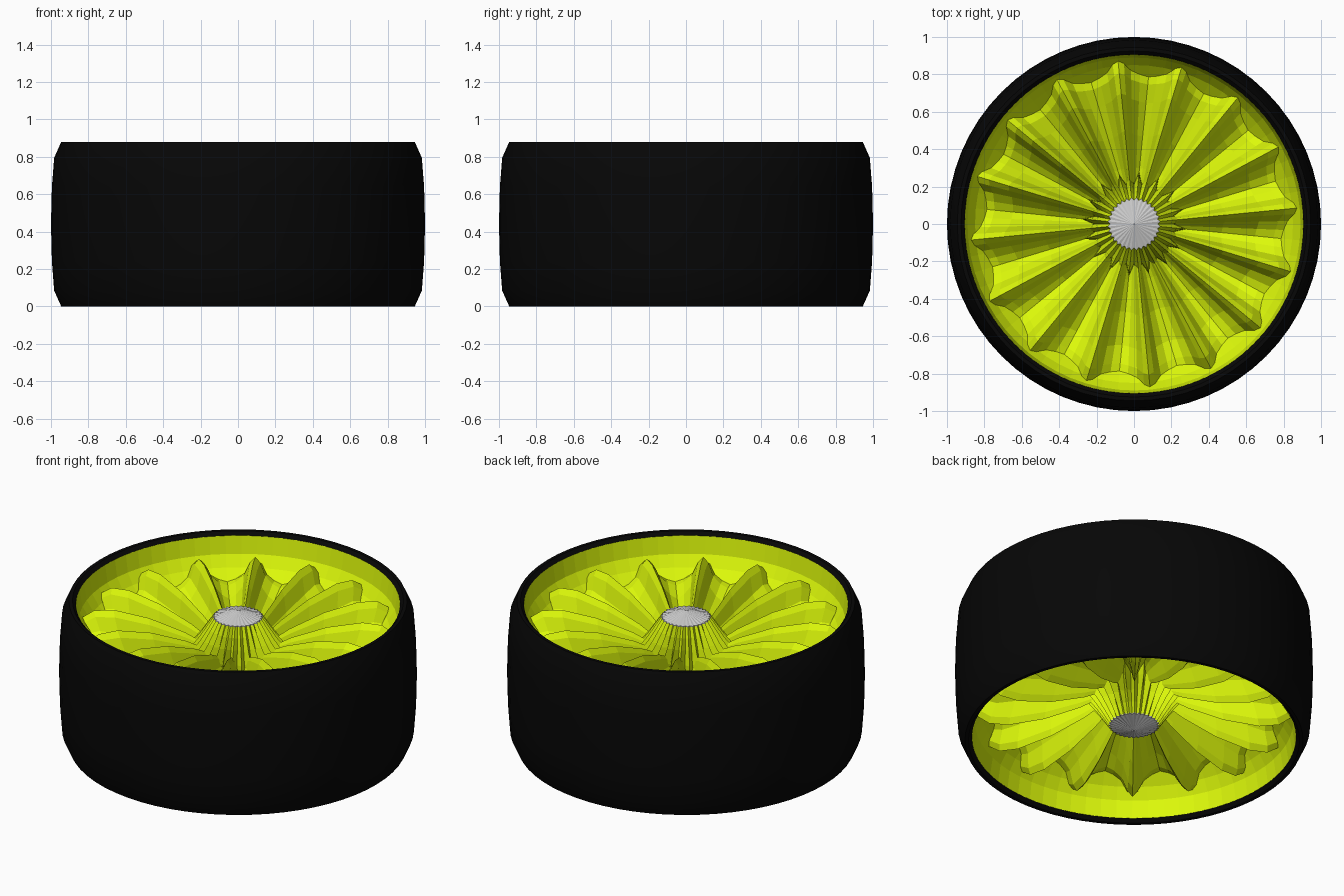
import bpy, math

if "Cube" in bpy.data.objects:
    bpy.data.objects.remove(bpy.data.objects["Cube"])

H = 0.88          # wheel width
SPOKES = 16
OFF = math.radians(5.6)


def material(name, col):
    m = bpy.data.materials.new(name)
    m.diffuse_color = (*col, 1)
    m.use_nodes = True
    m.node_tree.nodes["Principled BSDF"].inputs["Base Color"].default_value = m.diffuse_color
    return m


BLACK = material("black_rubber", (0.002, 0.002, 0.002))
LIME = material("lime_paint", (0.72, 0.95, 0.003))


def make(name, verts, faces, mat=None, smooth=False):
    me = bpy.data.meshes.new(name)
    me.from_pydata(verts, [], faces)
    me.update()
    ob = bpy.data.objects.new(name, me)
    bpy.context.collection.objects.link(ob)
    if mat:
        me.materials.append(mat)
    if smooth:
        bpy.context.view_layer.objects.active = ob
        ob.select_set(True)
        bpy.ops.object.shade_smooth_by_angle(angle=math.radians(20))
        ob.select_set(False)
    return ob


def polar(r, a, z):
    return (r * math.cos(a), r * math.sin(a), z)


def grid_faces(rows, n):
    return [(i * n + j, (i + 1) * n + j, (i + 1) * n + (j + 1) % n, i * n + (j + 1) % n)
            for i in range(rows - 1) for j in range(n)]


def lathe(name, profile, n, mat, smooth=False):
    verts = [polar(r, 2 * math.pi * j / n, z) for r, z in profile for j in range(n)]
    faces = [f[::-1] for f in grid_faces(len(profile), n)]
    return make(name, verts, faces, mat, smooth)


def pleated(name, rows, columns, count, mat, mirror):
    """Ring of repeated folds: rows are (peak r, peak z, valley r, valley z),
    columns are (fraction of one repeat, 1 = peak .. 0 = valley)."""
    step = 2 * math.pi / count
    verts = []
    for pr, pz, vr, vz in rows:
        for k in range(count):
            for f, w in columns:
                x, y, z = polar(vr + (pr - vr) * w, OFF + (k + f) * step, vz + (pz - vz) * w)
                verts.append((x, y, H - z if mirror else z))
    faces = grid_faces(len(rows), count * len(columns))
    if mirror:
        faces = [f[::-1] for f in faces]
    return make(name, verts, faces, mat)


# Tyre: bulged tread, bevelled shoulders, lip dipping in to the rim
tyre_half = [(0.906, 0.02), (0.925, 0.0), (0.945, 0.0), (0.983, 0.085), (0.995, 0.24)]
lathe("tyre", tyre_half + [(1.0, 0.44)] + [(r, H - z) for r, z in reversed(tyre_half)],
      64, BLACK, True)

# Rim barrel narrowing towards the middle
rim_half = [(0.906, 0.02), (0.89, 0.125), (0.85, 0.19), (0.79, 0.25)]
lathe("rim_barrel", [(r, H - z) for r, z in rim_half] + rim_half[::-1], 64, LIME)

# Both faces: narrow spoke petals, fluted hub and toothed cap
petal_rows = [(0.17, 0.60, 0.17, 0.54), (0.30, 0.67, 0.30, 0.53), (0.50, 0.745, 0.47, 0.55),
              (0.70, 0.785, 0.65, 0.59), (0.81, 0.775, 0.75, 0.625), (0.875, 0.73, 0.79, 0.63)]
petal_half = [(0.09, 0.82), (0.20, 0.36), (0.35, 0.12)]
petal_cols = ([(0.0, 1.0)] + petal_half + [(0.5, 0.0)]
              + [(1 - f, w) for f, w in reversed(petal_half)])
hub_rows = [(0.142, 0.78, 0.128, 0.78), (0.175, 0.73, 0.155, 0.72),
            (0.215, 0.67, 0.18, 0.66), (0.27, 0.60, 0.21, 0.58), (0.28, 0.52, 0.22, 0.52)]
cap_rows = [(0.0, 0.82, 0.0, 0.82), (0.142, 0.785, 0.128, 0.785), (0.142, 0.775, 0.128, 0.775)]
fold = [(0.0, 1.0), (0.5, 0.0)]

for side, mirror in (("top", False), ("bottom", True)):
    pleated("spoke_petals_" + side, petal_rows, petal_cols, SPOKES, LIME, mirror)
    pleated("hub_flutes_" + side, hub_rows[:], fold, 2 * SPOKES, LIME, mirror)
    pleated("hub_cap_" + side, cap_rows, fold, 2 * SPOKES, None, mirror)

# Turn the tyre outward (its profile runs upwards, the rim's downwards)
bpy.data.objects["tyre"].data.flip_normals()
